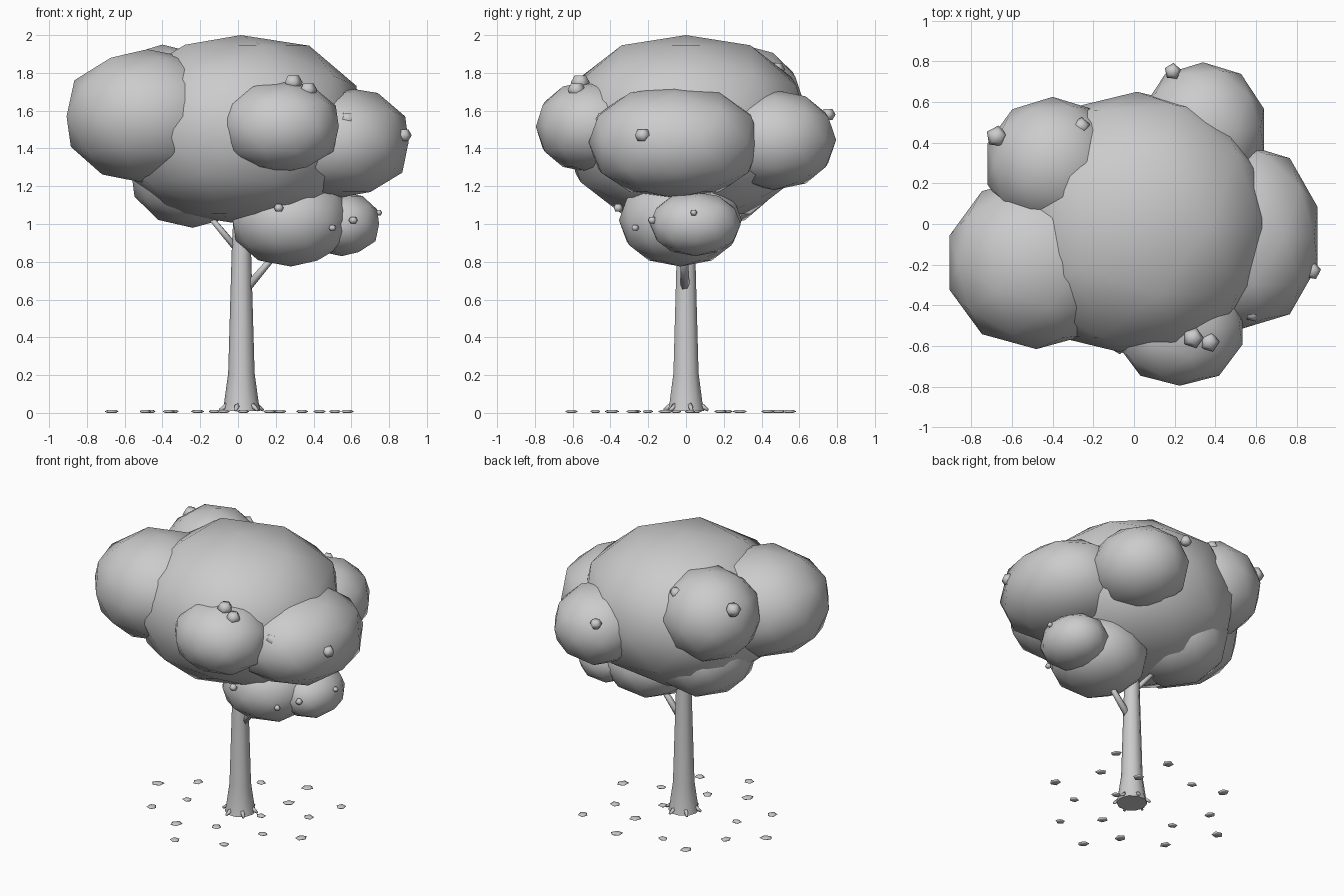
import bpy, bmesh, math
from mathutils import Vector, Matrix

cube = bpy.data.objects.get("Cube")
if cube:
    bpy.data.objects.remove(cube, do_unlink=True)

grey = bpy.data.materials.new("plain_grey")
grey.use_nodes = True
grey.diffuse_color = (0.6, 0.6, 0.6, 1)
grey.node_tree.nodes["Principled BSDF"].inputs["Base Color"].default_value = (0.6, 0.6, 0.6, 1)


def finish(bm, name):
    bmesh.ops.recalc_face_normals(bm, faces=bm.faces)
    mesh = bpy.data.meshes.new(name)
    for f in bm.faces:
        f.smooth = True
    bm.to_mesh(mesh)
    bm.free()
    mesh.materials.append(grey)
    obj = bpy.data.objects.new(name, mesh)
    bpy.context.collection.objects.link(obj)
    return obj


def lathe(bm, profile, sides, matrix=Matrix()):
    """Stack rings of (radius, height) and cap both ends."""
    rings = []
    for r, z in profile:
        angles = [math.tau * i / sides for i in range(sides)]
        rings.append([bm.verts.new(matrix @ Vector((r * math.cos(a), r * math.sin(a), z))) for a in angles])
    for low, high in zip(rings, rings[1:]):
        for i in range(sides):
            j = (i + 1) % sides
            bm.faces.new((low[i], low[j], high[j], high[i]))
    bm.faces.new(rings[0][::-1])
    bm.faces.new(rings[-1])


def limb(bm, start, end, r1, r2, sides=6):
    """Tapered stick between two points."""
    start, end = Vector(start), Vector(end)
    turn = (end - start).to_track_quat('Z', 'Y').to_matrix().to_4x4()
    lathe(bm, [(r1, 0), (r2, (end - start).length)], sides, Matrix.Translation(start) @ turn)


def clump(name, centre, radii, fullness):
    """Low-poly ball; a fullness above 2 swells its shoulders."""
    bm = bmesh.new()
    bmesh.ops.create_icosphere(bm, subdivisions=2, radius=1)
    for v in bm.verts:
        v.co /= sum(abs(c) ** fullness for c in v.co) ** (1 / fullness)
    bm.transform(Matrix.Translation(centre) @ Matrix.Diagonal((*radii, 1)))
    finish(bm, name)


# Foliage
clump("crown_main", (0.015, 0, 1.5), (0.66, 0.65, 0.5), 2.35)
clump("crown_left_side", (-0.48, -0.19, 1.57), (0.445, 0.425, 0.355), 2.15)
clump("crown_front", (0.225, -0.5, 1.515), (0.32, 0.295, 0.243), 2.2)
clump("crown_right_side", (0.53, -0.06, 1.433), (0.385, 0.455, 0.295), 2.3)
clump("crown_back_right", (0.34, 0.465, 1.445), (0.31, 0.33, 0.265), 2.15)
clump("crown_back_left", (-0.4, 0.295, 1.64), (0.335, 0.33, 0.31), 2.05)
clump("crown_under", (-0.24, 0.13, 1.28), (0.34, 0.36, 0.3), 2.1)
clump("low_clump_large", (0.28, -0.03, 1.02), (0.32, 0.325, 0.245), 2.15)
clump("low_clump_small", (0.55, 0.05, 1.0), (0.205, 0.24, 0.17), 2.15)

# Trunk with flared base
bm = bmesh.new()
lathe(bm, [(0.1, 0.01), (0.092, 0.05), (0.07, 0.21), (0.05, 0.9), (0.03, 1.25)], 10,
      Matrix.Translation((0.018, 0, 0)))
trunk = finish(bm, "trunk")
bpy.context.view_layer.objects.active = trunk
trunk.select_set(True)
bpy.ops.object.shade_smooth_by_angle(angle=math.radians(40))

# Short roots round the base
bm = bmesh.new()
for i in range(6):
    a = math.tau * (i + 0.25) / 6
    d = Vector((math.cos(a), math.sin(a), 0))
    hub = Vector((0.018, 0, 0))
    limb(bm, hub + d * 0.08 + Vector((0, 0, 0.04)), hub + d * 0.12 + Vector((0, 0, 0.014)), 0.016, 0.008, 5)
finish(bm, "roots")

# Branches
bm = bmesh.new()
limb(bm, (0, 0, 0.86), (-0.2, 0.03, 1.1), 0.02, 0.014)
limb(bm, (0.03, -0.005, 0.64), (0.25, -0.01, 0.9), 0.026, 0.016)
finish(bm, "branches")

# Five-sided blossoms on the foliage (x, y, z, radius)
pod = [(0.6, -0.7), (1, 0), (0.6, 0.7)]
blossoms = [
    (0.29, -0.56, 1.75, 0.052), (0.37, -0.58, 1.71, 0.05), (0.58, -0.435, 1.555, 0.048),
    (0.875, -0.23, 1.47, 0.045), (-0.675, 0.43, 1.79, 0.054), (0.19, 0.75, 1.58, 0.042),
    (-0.26, 0.48, 1.82, 0.045), (0.215, -0.36, 1.085, 0.028), (0.5, -0.27, 0.98, 0.022),
    (0.61, -0.18, 1.02, 0.025), (0.745, 0.04, 1.06, 0.02),
]
bm = bmesh.new()
for i, (x, y, z, r) in enumerate(blossoms):
    place = Matrix.Translation((x, y, z)) @ Matrix.Rotation(i * 1.3, 4, 'Z')
    lathe(bm, pod, 5, place @ Matrix.Diagonal((r, r, r, 1)))
finish(bm, "blossoms")

# Fallen petals lie flat on the ground, in a ring turned about the trunk
petals = [(-0.52, 0.42), (-0.26, 0.44), (0.15, 0.43), (0.45, 0.35), (-0.56, 0.06), (-0.33, 0.17),
          (0.33, 0.12), (0.67, 0.06), (0.15, -0.08), (-0.4, -0.2), (-0.14, -0.25), (0.16, -0.36),
          (0.41, -0.42), (-0.41, -0.45), (-0.09, -0.52), (0, 0.6), (0.46, -0.1)]
bm = bmesh.new()
spin = Matrix.Rotation(math.radians(35), 4, 'Z')
for i, (u, d) in enumerate(petals):
    r = 0.043 - 0.004 * (i % 3)
    place = spin @ Matrix.Translation((u, d, 0.0075)) @ Matrix.Rotation(i * 1.1, 4, 'Z')
    lathe(bm, pod, 5, place @ Matrix.Diagonal((r, r * 0.85, 0.0107, 1)))
finish(bm, "fallen_petals")
